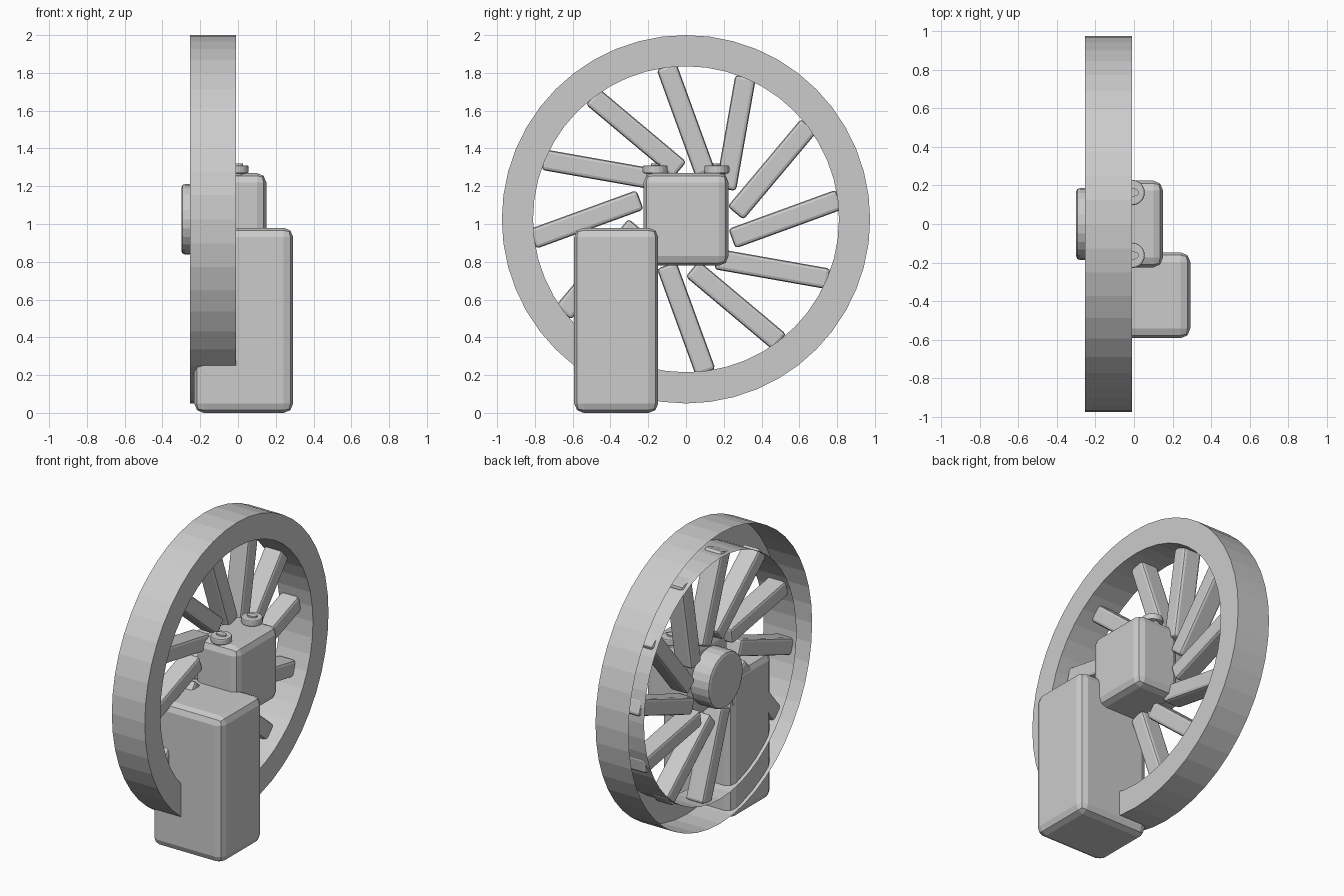
import bpy, bmesh
from math import cos, sin, pi, radians
from mathutils import Matrix, Vector

if "Cube" in bpy.data.objects:
    bpy.data.objects.remove(bpy.data.objects["Cube"])

CZ = 1.025  # wheel axle height


def finish(bm, name, mat=None):
    if mat:
        bmesh.ops.transform(bm, matrix=mat, verts=bm.verts)
    me = bpy.data.meshes.new(name)
    bm.to_mesh(me)
    bm.free()
    ob = bpy.data.objects.new(name, me)
    bpy.context.collection.objects.link(ob)
    return ob


def bevel(ob, width, segments):
    m = ob.modifiers.new("bevel", 'BEVEL')
    m.width = width
    m.segments = segments
    m.limit_method = 'ANGLE'
    m.angle_limit = radians(40)


def box(name, lo, hi, width, segments=2, mat=None):
    lo, hi = Vector(lo), Vector(hi)
    bm = bmesh.new()
    bmesh.ops.create_cube(bm, size=1)
    bmesh.ops.scale(bm, vec=hi - lo, verts=bm.verts)
    bmesh.ops.translate(bm, vec=(lo + hi) / 2, verts=bm.verts)
    ob = finish(bm, name, mat)
    bevel(ob, width, segments)
    return ob


def cylinder(name, radius, depth, centre, sides=20, rot=None, width=0.0, squash=1):
    bm = bmesh.new()
    bmesh.ops.create_cone(bm, cap_ends=True, segments=sides,
                          radius1=radius, radius2=radius, depth=depth)
    bmesh.ops.scale(bm, vec=(1, squash, 1), verts=bm.verts)
    ob = finish(bm, name, Matrix.Translation(centre) @ (rot or Matrix()))
    if width:
        bevel(ob, width, 2)
    return ob


# Rim: thin channel, open on the back (-x) side
bm = bmesh.new()
N = 48
profile = [(-0.255, 0.81), (-0.01, 0.81), (-0.01, 0.975), (-0.255, 0.975)]
rings = [[bm.verts.new((x, r * cos(2 * pi * i / N), CZ + r * sin(2 * pi * i / N)))
          for i in range(N)] for x, r in profile]
for a, b in zip(rings, rings[1:]):
    for i in range(N):
        j = (i + 1) % N
        bm.faces.new((a[i], b[i], b[j], a[j]))
bmesh.ops.recalc_face_normals(bm, faces=bm.faces)
# the front annulus must face +x
if sum(f.normal.x for f in bm.faces) < 0:
    bmesh.ops.reverse_faces(bm, faces=bm.faces)
finish(bm, "wheel_rim")

# Spokes: twelve slanted bars set off the axle line
for k in range(12):
    m = (Matrix.Translation((0, 0, CZ)) @ Matrix.Rotation(radians(30 * k), 4, 'X')
         @ Matrix.Translation((0, 0.525, 0.0)) @ Matrix.Rotation(radians(20), 4, 'X'))
    box(f"spoke_{k + 1}", (-0.23, -0.3, -0.055), (-0.1, 0.305, 0.055), 0.018, 2, m)

# Hub block and the round cap behind it
box("hub_block", (-0.17, -0.225, 0.78), (0.15, 0.225, 1.27), 0.05)
cylinder("hub_cap", 0.187, 0.24, (-0.18, 0, CZ), 24, Matrix.Rotation(pi / 2, 4, 'Y'), 0.02)

# Side block beside the wheel
box("side_block", (-0.232, -0.592, 0), (0.292, -0.147, 0.98), 0.05)

# Two slotted knobs on the hub
for side, y in (("front", -0.163), ("back", 0.163)):
    cylinder(f"knob_stem_{side}", 0.045, 0.05, (-0.01, y, 1.255), 16)
    cylinder(f"knob_{side}", 0.066, 0.042, (-0.01, y, 1.289), 20, width=0.008)
    cylinder(f"knob_grip_{side}", 0.036, 0.02, (-0.01, y, 1.31), 16, squash=0.6)
